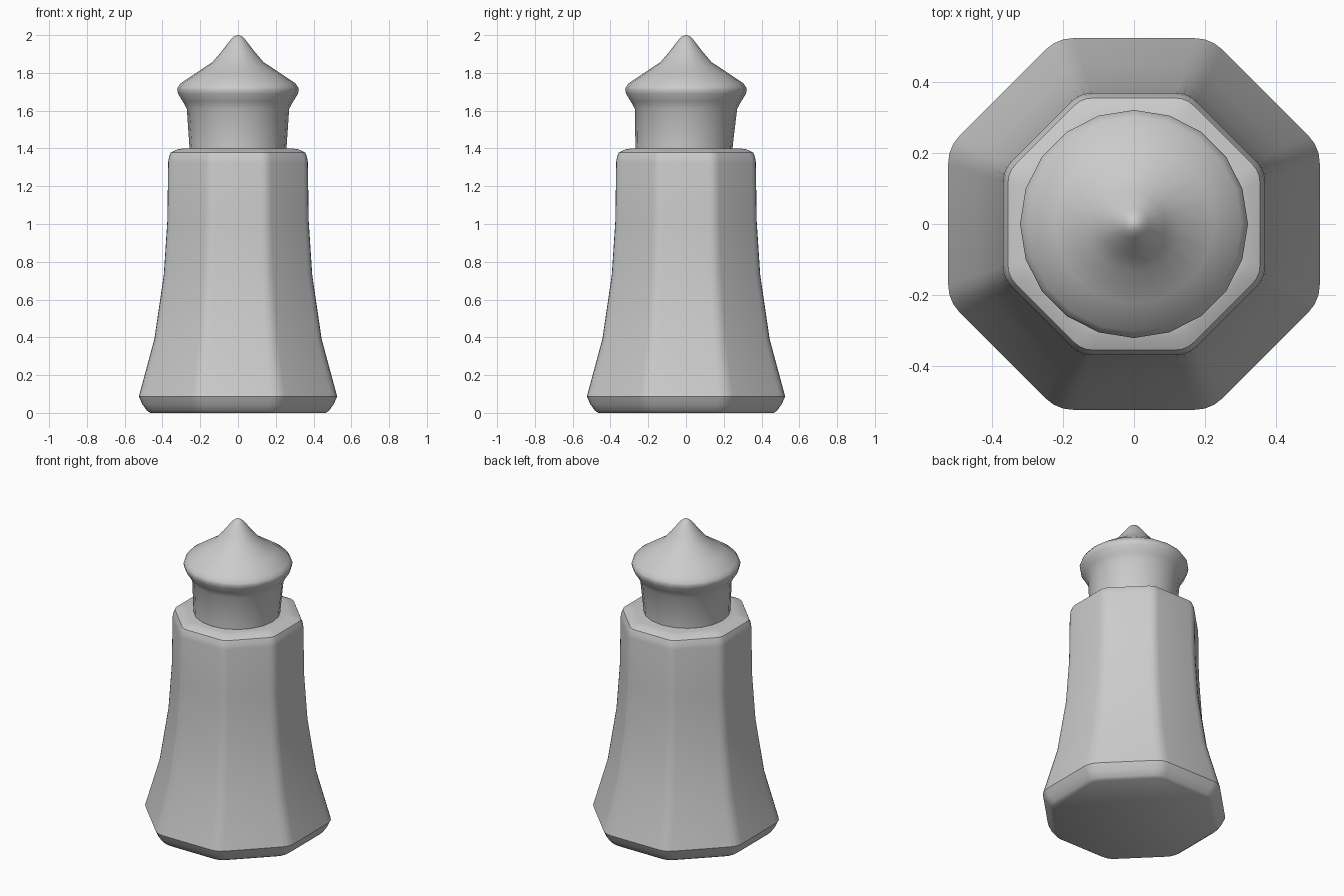
import bpy, math
from mathutils import Vector

if "Cube" in bpy.data.objects:
    bpy.data.objects.remove(bpy.data.objects["Cube"])

gray = bpy.data.materials.new("plain gray")
gray.diffuse_color = (0.6, 0.6, 0.6, 1)
gray.use_nodes = True
gray.node_tree.nodes["Principled BSDF"].inputs["Base Color"].default_value = gray.diffuse_color


def loft(name, rings, angle):
    """Skin a stack of equal-length rings and close both ends."""
    n = len(rings[0])
    verts = [p for ring in rings for p in ring]
    faces = [(r * n + i, r * n + (i + 1) % n, (r + 1) * n + (i + 1) % n, (r + 1) * n + i)
             for r in range(len(rings) - 1) for i in range(n)]
    faces.append(tuple(reversed(range(n))))
    faces.append(tuple(range(len(verts) - n, len(verts))))
    mesh = bpy.data.meshes.new(name)
    mesh.from_pydata(verts, [], faces)
    mesh.materials.append(gray)
    obj = bpy.data.objects.new(name, mesh)
    bpy.context.collection.objects.link(obj)
    bpy.ops.object.select_all(action='DESELECT')
    obj.select_set(True)
    bpy.context.view_layer.objects.active = obj
    bpy.ops.object.shade_smooth_by_angle(angle=math.radians(angle))
    return obj


def octagon(a, z):
    """Octagon of apothem a with softly rounded corners."""
    corner = [Vector((math.cos(t), math.sin(t), 0)) * a / math.cos(math.pi / 8)
              for t in (math.pi / 8 + k * math.pi / 4 for k in range(8))]
    ring = []
    for k in range(8):
        c = corner[k]
        p = c.lerp(corner[k - 1], 0.105)
        q = c.lerp(corner[(k + 1) % 8], 0.105)
        for t in (0, 0.33, 0.67, 1):
            v = p * (1 - t) ** 2 + c * 2 * t * (1 - t) + q * t * t
            ring.append((v.x, v.y, z))
    return ring


def circle(r, z, y=0.0, n=20):
    return [(r * math.cos(2 * math.pi * i / n), y + r * math.sin(2 * math.pi * i / n), z)
            for i in range(n)]


# Flared octagonal body with rounded foot and shoulder
body_profile = [(0.465, 0), (0.482, 0.012), (0.506, 0.045), (0.525, 0.087), (0.443, 0.39),
                (0.393, 0.73), (0.374, 1.02), (0.37, 1.325), (0.366, 1.352), (0.356, 1.378),
                (0.32, 1.395), (0.29, 1.4)]
loft("body", [octagon(a, z) for a, z in body_profile], 35)

# Round neck flaring out to the rim, slightly leaning at its base
neck_profile = [(0.256, 1.385, -0.01), (0.258, 1.42, -0.01), (0.271, 1.61, 0),
                (0.293, 1.65, 0), (0.318, 1.69, 0), (0.322, 1.712, 0)]
# Concave pointed cap
cap_profile = [(0.319, 1.722), (0.304, 1.745), (0.225, 1.798), (0.135, 1.857),
               (0.088, 1.912), (0.042, 1.972), (0.025, 1.99), (0.008, 2.0)]
loft("neck_and_cap", [circle(*p) for p in neck_profile] + [circle(*p) for p in cap_profile], 60)
